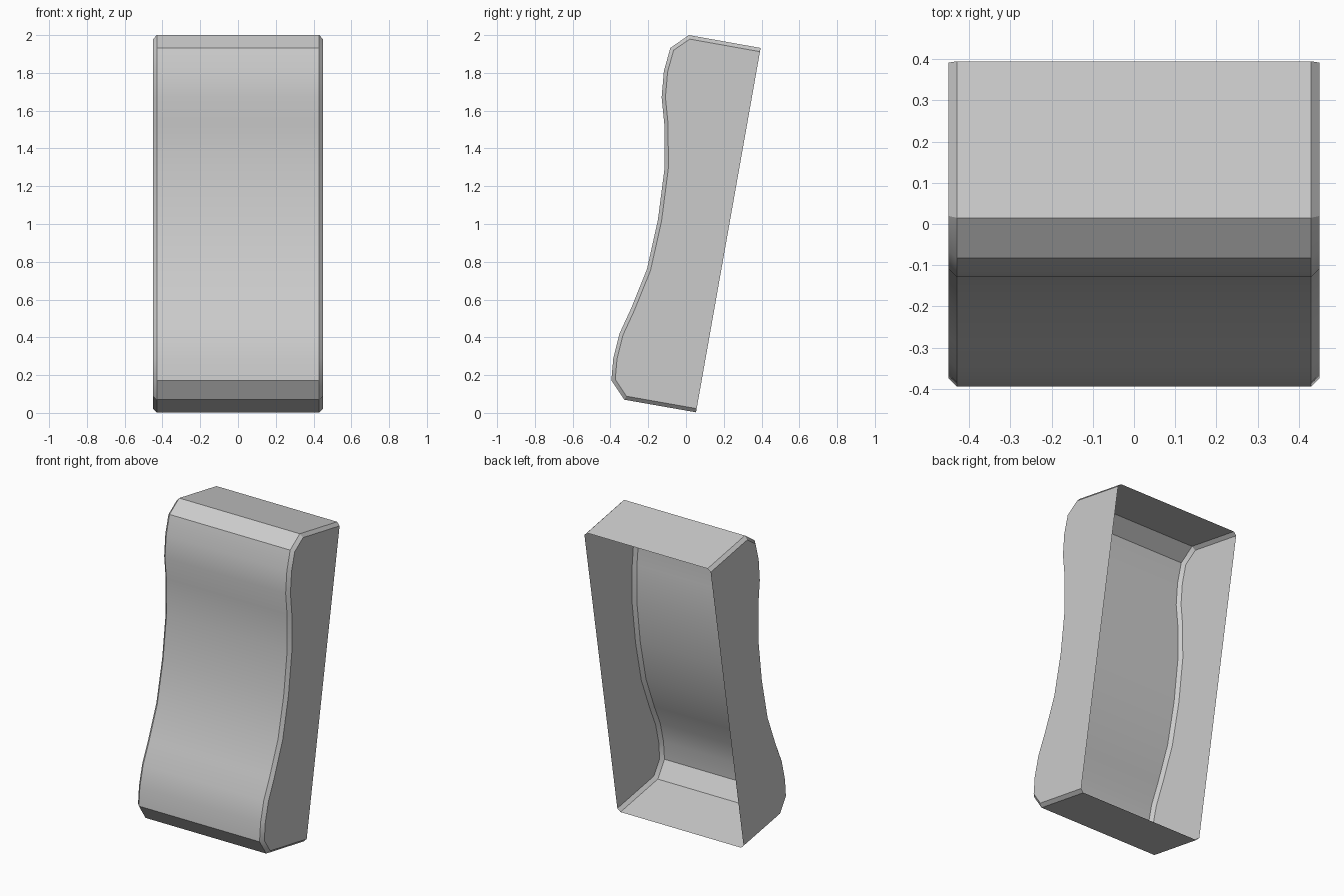
import bpy, bmesh, math
from mathutils import Vector

cube = bpy.data.objects.get("Cube")
if cube:
    bpy.data.objects.remove(cube, do_unlink=True)

HALF_WIDTH, CHAMFER = 0.45, 0.02

# Side profile (y, z): top back edge, over the front, to the bottom back edge
profile = [Vector(p) for p in (
    (0.395, 1.932), (0.015, 2.0), (-0.083, 1.932), (-0.117, 1.81),
    (-0.129, 1.67), (-0.115, 1.53), (-0.113, 1.3), (-0.149, 1.02),
    (-0.207, 0.76), (-0.292, 0.55), (-0.352, 0.42), (-0.385, 0.29),
    (-0.395, 0.172), (-0.327, 0.07), (0.053, 0.003))]


def inset(points, distance):
    """Mitred inset of the open profile; its ends slide along the back plane."""
    back = (points[0] - points[-1]).normalized()
    result = [points[0] - back * distance]
    for a, b, c in zip(points, points[1:], points[2:]):
        d1, d2 = (b - a).normalized(), (c - b).normalized()
        n1, n2 = Vector((-d1.y, d1.x)), Vector((-d2.y, d2.x))
        result.append(b + (n1 + n2) * distance / (1 + n1.dot(n2)))
    return result + [points[-1] + back * distance]


inner = inset(profile, CHAMFER)
bm = bmesh.new()


def loop(points, x):
    return [bm.verts.new((x, p.x, p.y)) for p in points]


# Chamfered sleeve across the width, flat cheeks at the sides, open back
rows = [loop(inner, -HALF_WIDTH), loop(profile, CHAMFER - HALF_WIDTH),
        loop(profile, HALF_WIDTH - CHAMFER), loop(inner, HALF_WIDTH)]
for r, s in zip(rows, rows[1:]):
    for i in range(len(r) - 1):
        bm.faces.new((r[i], r[i + 1], s[i + 1], s[i]))
bm.faces.new(list(reversed(rows[0])))
bm.faces.new(rows[-1])
bm.normal_update()

mesh = bpy.data.meshes.new("curved_shell")
bm.to_mesh(mesh)
bm.free()
shell = bpy.data.objects.new("curved_shell", mesh)
bpy.context.collection.objects.link(shell)

# Single plain grey
grey = bpy.data.materials.new("light_grey")
grey.use_nodes = True
colour = (0.6, 0.6, 0.6, 1)
grey.diffuse_color = colour
grey.node_tree.nodes["Principled BSDF"].inputs["Base Color"].default_value = colour
mesh.materials.append(grey)

# Smooth front curve, crisp chamfers
bpy.ops.object.select_all(action='DESELECT')
shell.select_set(True)
bpy.context.view_layer.objects.active = shell
bpy.ops.object.shade_smooth_by_angle(angle=math.radians(30))
